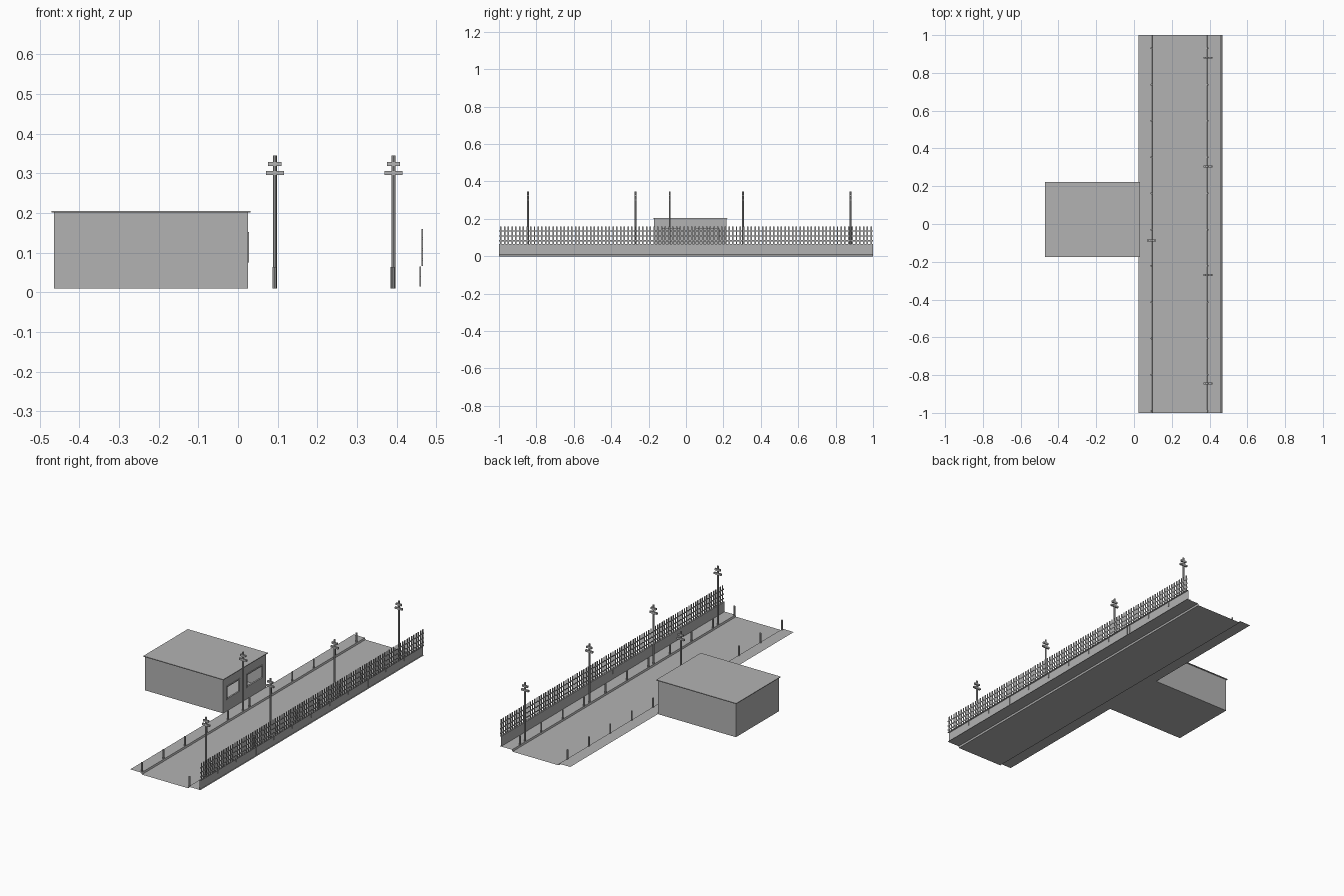
import bpy, bmesh, math
from mathutils import Matrix

if "Cube" in bpy.data.objects:
    bpy.data.objects.remove(bpy.data.objects["Cube"])

grey = bpy.data.materials.new("plain grey")
grey.diffuse_color = (0.45, 0.45, 0.45, 1)
grey.use_nodes = True
grey.node_tree.nodes["Principled BSDF"].inputs["Base Color"].default_value = grey.diffuse_color


def finish(name, bm):
    me = bpy.data.meshes.new(name)
    bm.to_mesh(me)
    bm.free()
    me.materials.append(grey)
    ob = bpy.data.objects.new(name, me)
    bpy.context.collection.objects.link(ob)
    return ob


def add_box(bm, x0, x1, y0, y1, z0, z1):
    m = Matrix.Translation(((x0 + x1) / 2, (y0 + y1) / 2, (z0 + z1) / 2))
    m = m @ Matrix.Diagonal((x1 - x0, y1 - y0, z1 - z0, 1))
    bmesh.ops.create_cube(bm, size=1, matrix=m)


def add_cyl(bm, x, y, z0, z1, r, sides=8):
    bmesh.ops.create_cone(bm, cap_ends=True, segments=sides, radius1=r, radius2=r,
                          depth=z1 - z0, matrix=Matrix.Translation((x, y, (z0 + z1) / 2)))


def add_strip(name, profile):
    """Extrude an x-z profile along the whole street as a thin sheet."""
    bm = bmesh.new()
    rows = [[bm.verts.new((x, y, z)) for x, z in profile] for y in (-1, 1)]
    for i in range(len(profile) - 1):
        bm.faces.new((rows[0][i], rows[0][i + 1], rows[1][i + 1], rows[1][i]))
    return finish(name, bm)


# Road with a raised pavement and kerb on each side
add_strip("road_and_pavements", [(0.025, 0.01), (0.095, 0.01), (0.098, 0), (0.387, 0),
                                 (0.39, 0.01), (0.465, 0.01)])

# Low retaining wall with a cap ledge
add_strip("low_wall", [(0.458, 0.01), (0.458, 0.066), (0.469, 0.066)])

# Panel joints on the wall
bm = bmesh.new()
for i in range(-5, 6):
    y = i * 0.167
    if i in (-3, 3):
        for d in (-0.01, 0.01):
            add_box(bm, 0.457, 0.461, y + d - 0.002, y + d + 0.002, 0.015, 0.065)
    else:
        add_box(bm, 0.457, 0.461, y - 0.002, y + 0.002, 0.04, 0.065)
finish("wall_joints", bm)

# Fence: upright bars and rails
bm = bmesh.new()
for i in range(100):
    y = -0.99 + i * 0.02
    add_box(bm, 0.463, 0.466, y - 0.004, y + 0.004, 0.066, 0.16)
for z in (0.083, 0.108, 0.135):
    add_box(bm, 0.463, 0.466, -1, 1, z - 0.003, z + 0.003)
finish("fence", bm)

# Bollards along both kerbs
bm = bmesh.new()
for i in range(11):
    y = 0.93 - i * 0.192
    for x in (0.092, 0.39):
        add_cyl(bm, x, y, 0.01, 0.064, 0.005)
finish("bollards", bm)


# Utility poles with two crossarms
def utility_pole(name, x, y):
    bm = bmesh.new()
    add_cyl(bm, x, y, 0.01, 0.345, 0.0048)
    for half, z in ((0.023, 0.301), (0.017, 0.324)):
        add_box(bm, x - half, x + half, y - 0.005, y + 0.005, z - 0.005, z + 0.005)
    finish(name, bm)


for n, (x, y) in enumerate([(0.392, 0.88), (0.392, 0.305), (0.392, -0.27),
                            (0.392, -0.845), (0.093, -0.087)]):
    utility_pole("utility_pole_%d" % (n + 1), x, y)

# Building: hollow shell, street wall pierced by two windows
X0, X1, Y0, Y1, Z0, Z1, T = -0.464, 0.025, -0.17, 0.216, 0.01, 0.201, 0.006
windows = [(-0.14, -0.02), (0.04, 0.185)]
WZ0, WZ1 = 0.075, 0.152
bm = bmesh.new()
add_box(bm, X0, X1, Y0, Y1, Z0, Z0 + 0.003)
add_box(bm, X0, X0 + T, Y0, Y1, Z0, Z1)
add_box(bm, X0 + T, X1 - T, Y0, Y0 + T, Z0, Z1)
add_box(bm, X0 + T, X1 - T, Y1 - T, Y1, Z0, Z1)
add_box(bm, X1 - T, X1, Y0, Y1, Z0, WZ0)
add_box(bm, X1 - T, X1, Y0, Y1, WZ1, Z1)
edges = [Y0] + [v for w in windows for v in w] + [Y1]
for a, b in zip(edges[0::2], edges[1::2]):
    add_box(bm, X1 - T, X1, a, b, WZ0, WZ1)
finish("building_walls", bm)

# Window frames
bm = bmesh.new()
F = 0.006
for a, b in windows:
    for y in (a, b - F):
        add_box(bm, X1 - T, X1 + 0.003, y, y + F, WZ0, WZ1)
    for z in (WZ0, WZ1 - F):
        add_box(bm, X1 - T, X1 + 0.003, a + F, b - F, z, z + F)
finish("window_frames", bm)

# Flat roof with a small overhang
bm = bmesh.new()
add_box(bm, -0.47, 0.031, -0.176, 0.222, 0.201, 0.205)
finish("roof", bm)
